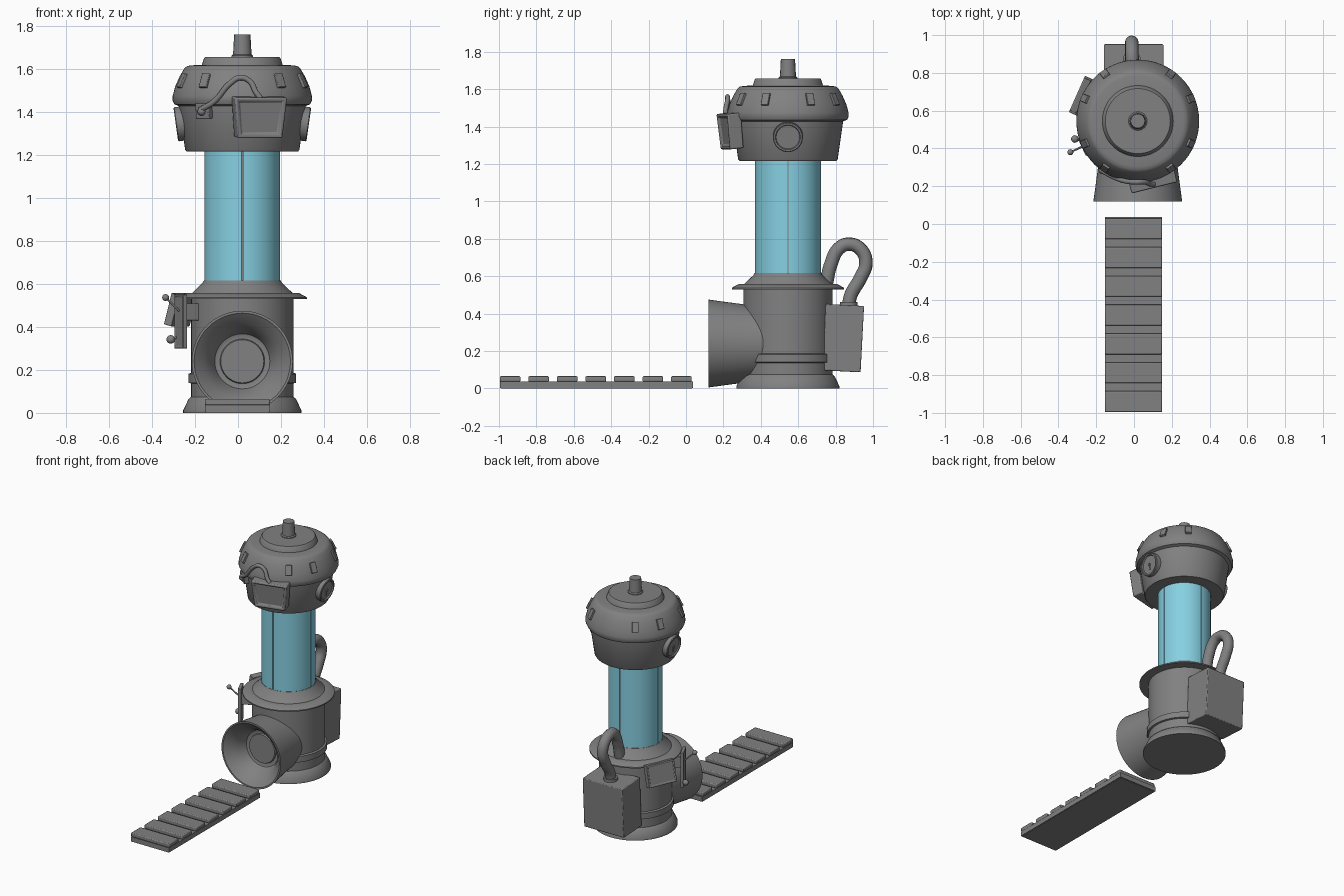
import bpy, bmesh, math
from mathutils import Matrix, Vector

cube = bpy.data.objects.get("Cube")
if cube:
    bpy.data.objects.remove(cube, do_unlink=True)


def material(name, rgb):
    m = bpy.data.materials.new(name)
    m.use_nodes = True
    m.diffuse_color = (*rgb, 1)
    m.node_tree.nodes["Principled BSDF"].inputs["Base Color"].default_value = (*rgb, 1)
    return m


GREY = material("metal_grey", (0.22, 0.22, 0.22))
BLUE = material("glass_blue", (0.24, 0.63, 0.76))
CX, CY = 0.02, 0.545          # vertical axis of the machine
AXIS = Matrix.Translation((CX, CY, 0))


def finish(ob, mat, angle=35):
    ob.data.materials.clear()
    ob.data.materials.append(mat)
    bpy.ops.object.select_all(action='DESELECT')
    ob.select_set(True)
    bpy.context.view_layer.objects.active = ob
    bpy.ops.object.shade_smooth_by_angle(angle=math.radians(angle))
    return ob


def from_bmesh(name, bm, mat, matrix):
    bmesh.ops.recalc_face_normals(bm, faces=bm.faces[:])
    me = bpy.data.meshes.new(name)
    bm.to_mesh(me)
    bm.free()
    ob = bpy.data.objects.new(name, me)
    bpy.context.collection.objects.link(ob)
    ob.matrix_world = matrix
    return finish(ob, mat)


def lathe(name, profile, matrix=AXIS, mat=GREY, segs=64, start=0, sweep=360):
    """Spin a (radius, height) profile about local z; a partial sweep is capped."""
    bm = bmesh.new()
    verts = [bm.verts.new((r, 0, z)) for r, z in profile]
    edges = [bm.edges.new(p) for p in zip(verts, verts[1:])]
    full = sweep == 360
    if not full:
        edges.append(bm.edges.new((verts[-1], verts[0])))
    bmesh.ops.rotate(bm, verts=verts, matrix=Matrix.Rotation(math.radians(start), 3, 'Z'))
    bmesh.ops.spin(bm, geom=verts + edges, cent=(0, 0, 0), axis=(0, 0, 1),
                   angle=math.radians(sweep), steps=segs, use_merge=full)
    bmesh.ops.remove_doubles(bm, verts=bm.verts[:], dist=1e-5)
    if not full:
        bmesh.ops.holes_fill(bm, edges=[e for e in bm.edges if e.is_boundary], sides=0)
    return from_bmesh(name, bm, mat, matrix)


def mount(azimuth, radius, z, tilt=0):
    """Frame on the wall: x along it, y up, z outward."""
    a, t = math.radians(azimuth), math.radians(tilt)
    n = Vector((math.cos(a) * math.cos(t), math.sin(a) * math.cos(t), math.sin(t)))
    x = Vector((-math.sin(a), math.cos(a), 0))
    rot = Matrix((x, n.cross(x), n)).transposed().to_4x4()
    return Matrix.Translation((CX + radius * math.cos(a), CY + radius * math.sin(a), z)) @ rot


def block(name, w, h, d, matrix, bevel=0.0, w_bottom=None, recess=None):
    """Plate w by h, d deep, with optional narrower bottom and sunk face."""
    wb = w if w_bottom is None else w_bottom
    bm = bmesh.new()
    base = bm.faces.new([bm.verts.new((x, y, 0)) for x, y in
                         ((-wb / 2, -h / 2), (wb / 2, -h / 2), (w / 2, h / 2), (-w / 2, h / 2))])
    ext = bmesh.ops.extrude_face_region(bm, geom=[base])["geom"]
    bmesh.ops.translate(bm, vec=(0, 0, d), verts=[g for g in ext if isinstance(g, bmesh.types.BMVert)])
    bmesh.ops.recalc_face_normals(bm, faces=bm.faces[:])
    if not any(f.normal.z < -0.9 for f in bm.faces):
        bm.faces.new(list(reversed([v for v in bm.verts if v.co.z == 0])))
    if recess:
        top = max(bm.faces, key=lambda f: f.calc_center_median().z)
        bmesh.ops.inset_individual(bm, faces=[top], thickness=recess[0])
        bmesh.ops.inset_individual(bm, faces=[top], thickness=0.003, depth=-recess[1])
    ob = from_bmesh(name, bm, GREY, matrix)
    if bevel:
        mod = ob.modifiers.new("soft_edges", 'BEVEL')
        mod.width, mod.segments = bevel, 2
    return ob


def pipe(name, points, radius):
    cu = bpy.data.curves.new(name, 'CURVE')
    cu.dimensions = '3D'
    cu.bevel_depth, cu.bevel_resolution = radius, 4
    cu.use_fill_caps = True
    sp = cu.splines.new('BEZIER')
    sp.bezier_points.add(len(points) - 1)
    for bp, p in zip(sp.bezier_points, points):
        bp.co = p
        bp.handle_left_type = bp.handle_right_type = 'AUTO'
    ob = bpy.data.objects.new(name, cu)
    bpy.context.collection.objects.link(ob)
    bpy.ops.object.select_all(action='DESELECT')
    ob.select_set(True)
    bpy.context.view_layer.objects.active = ob
    bpy.ops.object.convert(target='MESH')
    return finish(bpy.context.view_layer.objects.active, GREY, 50)


def ball(name, loc, r):
    bm = bmesh.new()
    bmesh.ops.create_uvsphere(bm, u_segments=16, v_segments=10, radius=r)
    return from_bmesh(name, bm, GREY, Matrix.Translation(loc))


# Lower body with foot, band, flange and collar
lathe("lower_body", [(0, 0), (.275, 0), (.275, .012), (.25, .065), (.238, .075), (.238, .137),
                     (.25, .14), (.25, .182), (.238, .187), (.238, .53), (.3, .53), (.3, .538),
                     (.265, .557), (.235, .557), (.185, .605), (.178, .617), (0, .617)])

# Glass column: core and four curved panels with narrow seams
lathe("column_core", [(0, .6), (.169, .6), (.169, 1.23), (0, 1.23)])
for i in range(4):
    lathe(f"glass_panel_{i + 1}", [(.165, .61), (.176, .61), (.176, 1.225), (.165, 1.225)],
          mat=BLUE, segs=20, start=90 * i + 1, sweep=88)

# Head with domed rim, cap and top knob
lathe("head", [(0, 1.217), (.26, 1.217), (.266, 1.225), (.295, 1.428), (.316, 1.436), (.325, 1.455),
               (.324, 1.475), (.312, 1.52), (.292, 1.565), (.27, 1.603), (.258, 1.613), (.24, 1.617),
               (.188, 1.62), (.178, 1.65), (.172, 1.657), (0, 1.657)])
lathe("top_knob", [(0, 1.65), (.05, 1.65), (.05, 1.662), (.043, 1.668), (.038, 1.76), (0, 1.76)], segs=16)

# Small vents around the dome
for side in (0, 180):
    for a in (-55, -23, 23, 55):
        block(f"dome_vent_{side + a}", .042, .07, .016, mount(side + a, .297, 1.542, 25), .003)

# Round gauge on each side of the head
for side, az in (("left", 0), ("right", 180)):
    m = mount(az, .27, 1.348, -8)
    lathe(f"{side}_gauge", [(0, 0), (.08, 0), (.08, .036), (.076, .04), (.067, .04),
                            (.063, .032), (0, .032)], m, segs=40)
    block(f"{side}_gauge_needle", .006, .045, .006, m @ Matrix.Translation((0, -.015, .031)))
    lathe(f"{side}_gauge_hub", [(0, .03), (.01, .03), (.01, .039), (0, .039)], m, segs=12)

# Front screen, cable socket and cable
block("screen", .25, .19, .075, mount(284, .28, 1.38, -6), .014, .215, (.026, .014))
socket = mount(234, .285, 1.407, -6)
block("cable_socket", .075, .072, .035, socket, .004)
ball("cable_plug", socket @ Vector((0, 0, .036)), .02)
pipe("cable", [(-.175, .285, 1.41), (-.11, .25, 1.45), (-.035, .225, 1.535), (.01, .222, 1.56),
               (.055, .222, 1.543), (.085, .212, 1.49), (.105, .21, 1.465)], .013)

# Intake horn
lathe("horn", [(0, .32), (.195, .32), (.208, .2), (.224, .08), (.235, 0), (.224, 0), (.212, .01),
               (.175, .045), (.147, .085), (.128, .13), (.118, .134), (.104, .134), (.1, .122), (0, .122)],
      Matrix.Translation((CX, .12, .24)) @ Matrix.Rotation(-math.pi / 2, 4, 'X'))

# Rear box with its bent pipe
block("rear_box", .315, .355, .205, Matrix.Translation((-.022, 0, 0)) @ mount(90, .193, .274, -3), .005)
pipe("rear_pipe", [(0, .75, .56), (0, .775, .665), (-.005, .82, .75), (-.01, .875, .771), (-.012, .937, .74),
                   (-.012, .962, .67), (-.012, .93, .585), (-.012, .882, .5), (-.012, .868, .44)], .036)
lathe("pipe_collar", [(0, .44), (.047, .44), (.047, .462), (0, .462)],
      Matrix.Translation((-.012, .87, 0)), segs=24)

# Control panel and lever plate on the right side, with brackets
block("control_panel", .21, .15, .04, mount(156, .295, .475, 15), .004, None, (.015, .004))
block("panel_bracket", .06, .07, .1, mount(156, .21, .47), .003)
lever = mount(205, .305, .425)
block("lever_plate", .1, .25, .022, lever, .004, None, (.012, .004))
block("lever_bracket", .05, .08, .1, mount(205, .215, .47), .003)
pipe("lever_rod", [(-.275, .41, .475), (-.305, .395, .506), (-.337, .38, .537)], .005)
ball("lever_ball", (-.337, .38, .537), .016)
pipe("switch_rod", [(-.27, .435, .36), (-.29, .445, .35), (-.315, .452, .34)], .006)
ball("switch_ball", (-.313, .45, .342), .02)

# Conveyor in front of the horn
CONV_X, BELT_W = -.003, .303
block("conveyor_base", BELT_W, 1.032, .034, Matrix.Translation((CONV_X, -.479, .003)))
block("conveyor_foot", BELT_W - .01, 1.02, .01, Matrix.Translation((CONV_X, -.479, 0)))
for i in range(7):
    block(f"conveyor_slat_{i + 1}", BELT_W, .11, .029,
          Matrix.Translation((CONV_X, -.94 + .1525 * i, .036)), .006)
